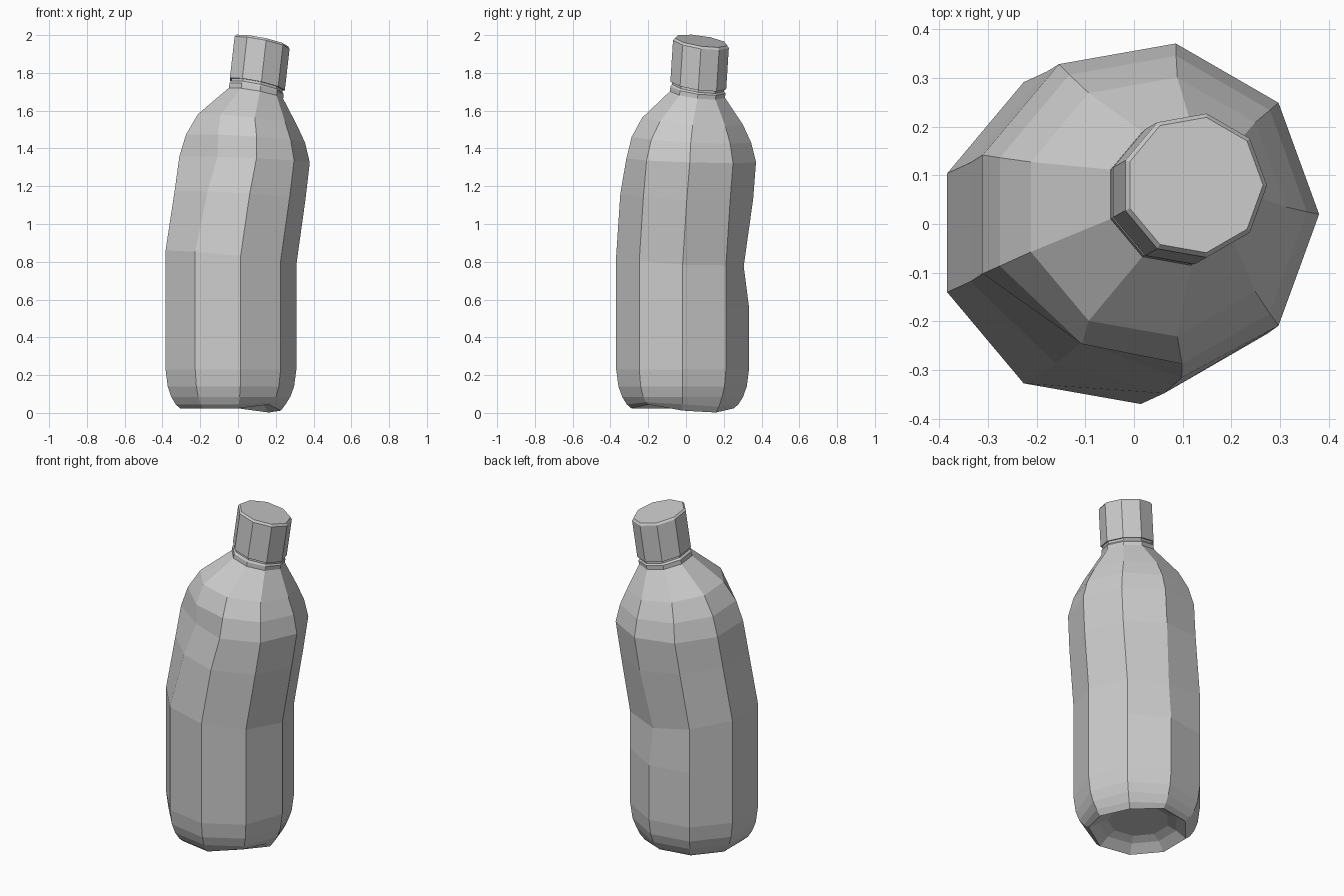
import bpy, bmesh
from math import cos, sin, radians

SIDES = 9
STEP = 360 / SIDES


def loft(name, rings, dents=None, cap_bottom=True, cap_top=True):
    """Join nine-sided rings (cx, cy, z, radius, tilt_x, tilt_y).
    dents: {(ring, side): (dx, dy, dz)} pushes single corners."""
    dents = dents or {}
    bm = bmesh.new()
    loops = []
    for i, (cx, cy, z, r, tx, ty) in enumerate(rings):
        loop = []
        for s in range(SIDES):
            a = radians(s * STEP)
            dx, dy = r * cos(a), r * sin(a)
            px, py, pz = dents.get((i, s), (0, 0, 0))
            loop.append(bm.verts.new((cx + dx + px, cy + dy + py,
                                      z + tx * dx + ty * dy + pz)))
        loops.append(loop)
    for a, b in zip(loops, loops[1:]):
        for s in range(SIDES):
            t = (s + 1) % SIDES
            bm.faces.new((a[s], a[t], b[t], b[s]))
    if cap_bottom:
        bm.faces.new(loops[0][::-1])
    if cap_top:
        bm.faces.new(loops[-1])
    me = bpy.data.meshes.new(name)
    bm.to_mesh(me)
    bm.free()
    ob = bpy.data.objects.new(name, me)
    bpy.context.collection.objects.link(ob)
    return ob


# Crumpled body: recessed base, straight lower half, leaning upper half, neck
X, Y = -0.048, -0.018
body = [
    (X, Y, 0.085, 0.17, 0, 0),
    (X, Y, 0.065, 0.22, 0, 0),
    (X, Y, 0.024, 0.275, 0, 0),
    (X, Y, 0.045, 0.300, 0, 0),
    (X, Y, 0.085, 0.325, 0, 0),
    (X, Y, 0.14, 0.345, 0, 0),
    (X, Y, 0.23, 0.357, 0, 0),
    (X, Y, 0.56, 0.357, 0, 0),
    (X, Y, 0.82, 0.357, -0.10, -0.05),
    (0.0, 0.004, 1.15, 0.357, -0.06, -0.04),
    (0.024, 0.02, 1.34, 0.356, -0.04, -0.03),
    (0.03, 0.025, 1.45, 0.325, -0.06, -0.05),
    (0.042, 0.035, 1.55, 0.27, -0.10, -0.07),
    (0.091, 0.061, 1.69, 0.148, -0.18, -0.12),
    (0.094, 0.063, 1.715, 0.148, -0.19, -0.13),
    (0.096, 0.064, 1.725, 0.140, -0.20, -0.14),
    (0.100, 0.066, 1.76, 0.140, -0.20, -0.14),
]
dents = {
    # uneven foot
    (2, 1): (0, 0, -0.022), (2, 0): (0, 0, -0.012), (2, 8): (0, 0, 0.02),
    (3, 1): (0, 0, -0.012), (3, 8): (0, 0, 0.012),
    # crease at the back
    (8, 2): (-0.008, -0.028, -0.02),
    # crease at the front left shoulder
    (9, 6): (0.018, 0.018, 0),
    (10, 6): (0.045, 0.045, 0), (10, 7): (0.012, 0.015, 0),
    (11, 6): (0.026, 0.01, 0), (11, 7): (0.012, 0.008, 0),
}
loft("bottle_body", body, dents)

# Tilted screw cap with a small bevel on its top edge
T = (-0.20, -0.14)
cap = [
    (0.098, 0.065, 1.738, 0.150, *T),
    (0.123, 0.079, 1.957, 0.150, *T),
    (0.124, 0.080, 1.969, 0.141, *T),
]
loft("bottle_cap", cap)
